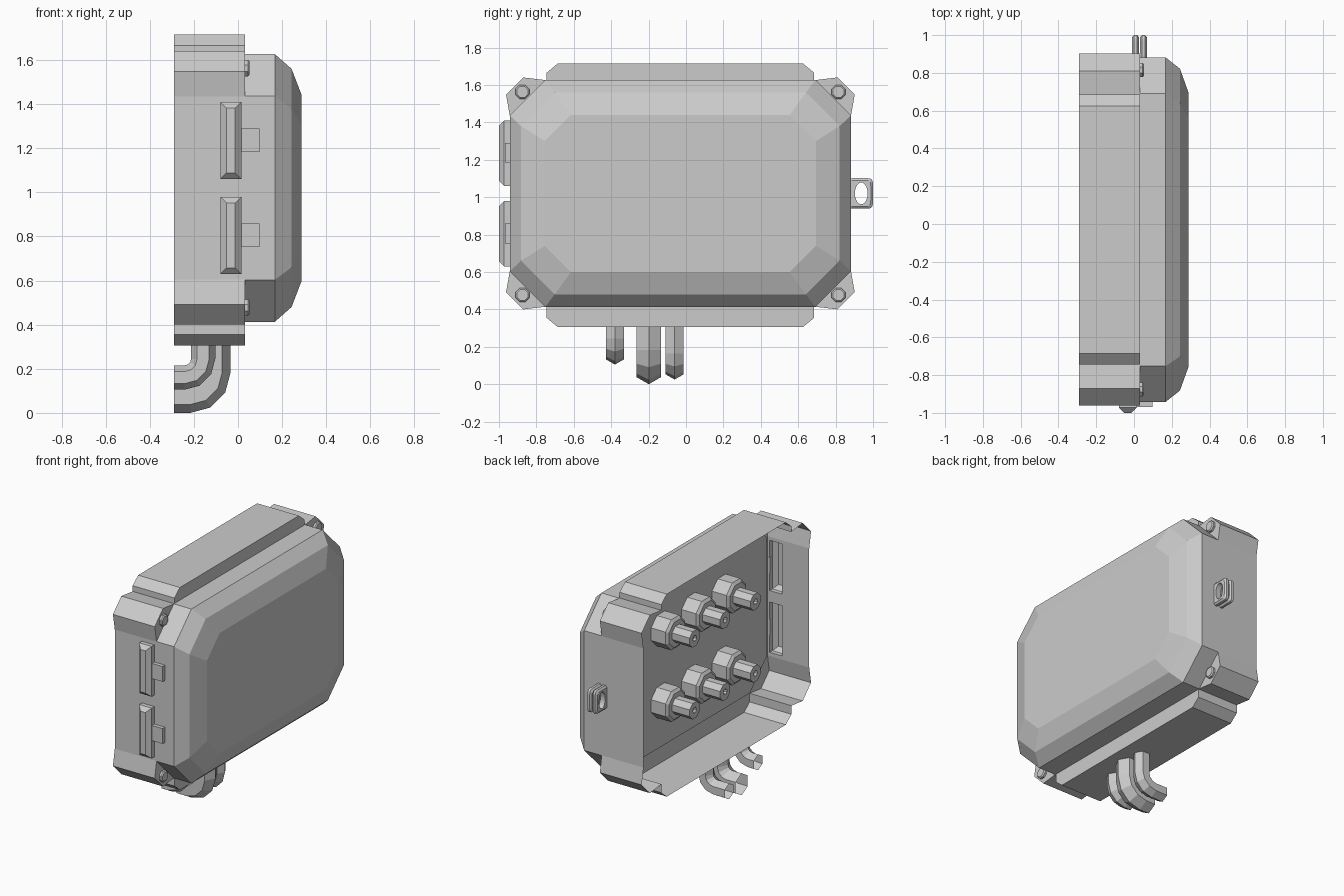
import bpy, bmesh
from math import sin, cos, pi
from mathutils import Vector

if "Cube" in bpy.data.objects:
    bpy.data.objects.remove(bpy.data.objects["Cube"])

CY, CZ = -0.03, 1.02          # centre of the enclosure outline
SEAM = .032                   # x of the joint between housing and lid


def finish(name, bm):
    bmesh.ops.recalc_face_normals(bm, faces=bm.faces[:])
    me = bpy.data.meshes.new(name)
    bm.to_mesh(me)
    bm.free()
    ob = bpy.data.objects.new(name, me)
    bpy.context.collection.objects.link(ob)
    return ob


def skin(rings, caps=(True, True), loop=False):
    """Join closed rings of equal length into one surface."""
    bm = bmesh.new()
    vs = [[bm.verts.new(p) for p in r] for r in rings]
    pairs = list(zip(vs, vs[1:])) + ([(vs[-1], vs[0])] if loop else [])
    for a, b in pairs:
        for i in range(len(a)):
            j = (i + 1) % len(a)
            bm.faces.new((a[i], a[j], b[j], b[i]))
    if caps[0] and not loop:
        bm.faces.new(vs[0])
    if caps[1] and not loop:
        bm.faces.new(vs[-1])
    return bm


def disc(x, y, z, r, n):
    return [(x, y + r * cos(2 * pi * (i + .5) / n), z + r * sin(2 * pi * (i + .5) / n)) for i in range(n)]


# Housing: open-backed shell with corner ears and top/bottom flanges
def quarter(sy, sz, flange):
    pts = [(.655, flange), (.715, flange - .05), (.715, .605),
           (.84, .62), (.932, .528), (.912, .415)]
    return [(CY + sy * y, CZ + sz * z) for y, z in pts]


outline = (quarter(1, 1, .695) + quarter(1, -1, .715)[::-1]
           + quarter(-1, -1, .715) + quarter(-1, 1, .695)[::-1])
bm = skin([[(x, y, z) for y, z in outline] for x in (-.29, SEAM)], caps=(False, True))

# Hinge knuckles pushed out of the left wall
hinge_z = ((.63, .98), (1.06, 1.41))
cuts = [((0, 0, z), (0, 0, 1)) for pair in hinge_z for z in pair]
cuts += [((x, 0, 0), (1, 0, 0)) for x in (-.08, .015)]


def wall_faces():
    return [f for f in bm.faces if all(abs(v.co.y - (CY - .912)) < 1e-4 for v in f.verts)]


for co, no in cuts:
    w = wall_faces()
    geom = w + list({e for f in w for e in f.edges}) + list({v for f in w for v in f.verts})
    bmesh.ops.bisect_plane(bm, geom=geom, plane_co=co, plane_no=no)
pads = [f for f in wall_faces()
        if -.075 < f.calc_center_median().x < .012
        and any(a < f.calc_center_median().z < b for a, b in hinge_z)]
for out, inset in ((.03, 0), (.028, .028)):
    pads = bmesh.ops.extrude_discrete_faces(bm, faces=pads)['faces']
    for f in pads:
        c = f.calc_center_median()
        for v in f.verts:
            v.co.y -= out
            v.co.x += inset if v.co.x < c.x else -inset
            v.co.z += inset if v.co.z < c.z else -inset
finish("housing", bm)


# Lid: octagonal, stepped in towards the front
def octagon(x, a, b, c):
    pts = [(a - c, b), (a, b - c), (a, c - b), (a - c, -b),
           (c - a, -b), (-a, c - b), (-a, b - c), (c - a, b)]
    return [(x, CY + y, CZ + z) for y, z in pts]


finish("lid", skin([octagon(SEAM, .912, .607, .19), octagon(.167, .912, .607, .19),
                    octagon(.243, .852, .54, .18), octagon(.289, .725, .42, .14)],
                   caps=(False, True)))

# Inner panel seen from the open back
finish("inner_panel", skin([octagon(SEAM, .9, .6, .19), octagon(SEAM - .006, .9, .6, .19)],
                           caps=(False, True)))

# Hinge leaves reaching onto the lid
for i, z in enumerate((.805, 1.237)):
    prof = [(.014, -.942), (.014, -.968), (.075, -.968), (.097, -.968), (.097, -.935)]
    finish(f"hinge_leaf_{i}", skin([[(x, y, z + d) for x, y in prof] for d in (-.053, .053)]))

# Corner bolts
for i, (sy, sz) in enumerate(((1, 1), (1, -1), (-1, 1), (-1, -1))):
    y, z = CY + sy * .845, CZ + sz * .543
    finish(f"bolt_{i}", skin([disc(SEAM, y, z, .04, 8), disc(.046, y, z, .04, 8),
                              disc(.053, y, z, .032, 8)]))


# Padlock hasp: two rounded plates with an oval hole
def oval(x, cy, a, b, p, n=24):
    ring = []
    for i in range(n):
        t = 2 * pi * (i + .5) / n
        c, s = cos(t), sin(t)
        ring.append((x, cy + a * abs(c) ** p * (1 if c > 0 else -1),
                     CZ + b * abs(s) ** p * (1 if s > 0 else -1)))
    return ring


for i, x in enumerate((-.01, .032)):
    finish(f"hasp_plate_{i}", skin([
        oval(x, .93, .058, .07, .3), oval(x + .01, .93, .07, .082, .3),
        oval(x + .027, .93, .07, .082, .3), oval(x + .037, .93, .058, .07, .3),
        oval(x + .037, .937, .034, .058, 1), oval(x, .937, .034, .058, 1)], loop=True))

# Conduits: open hexagonal pipes bending towards the wall
for i, (y, r, xc, zc) in enumerate(((-.38, .055, -.158, .16),
                                    (-.199, .076, -.11, .076),
                                    (-.061, .055, -.113, .08))):
    bend = r + .03
    path = [(xc, CZ - .715, 0)]
    for k in range(4):
        t = k / 3 * pi / 2
        path.append((xc - bend + bend * cos(t), zc + bend - bend * sin(t), t))
    path.append((-.29, zc, pi / 2))
    rings = []
    for x, z, t in path:
        n = Vector((cos(t), 0, -sin(t)))
        rings.append([Vector((x, y, z)) + n * r * cos(k * pi / 3)
                      + Vector((0, r * sin(k * pi / 3), 0)) for k in range(6)])
    finish(f"conduit_{i}", skin(rings, caps=(False, False)))

# Cable terminals on the inner panel
for i in range(3):
    for j in range(2):
        y, z = -.43 + .335 * i, .745 + .5 * j
        steps = [(SEAM, .115), (-.085, .115), (-.1, .095), (-.1, .06),
                 (-.235, .06), (-.235, .02), (-.215, .02)]
        finish(f"terminal_{i}_{j}", skin([disc(x, y, z, r, 8) for x, r in steps],
                                         caps=(False, True)))
